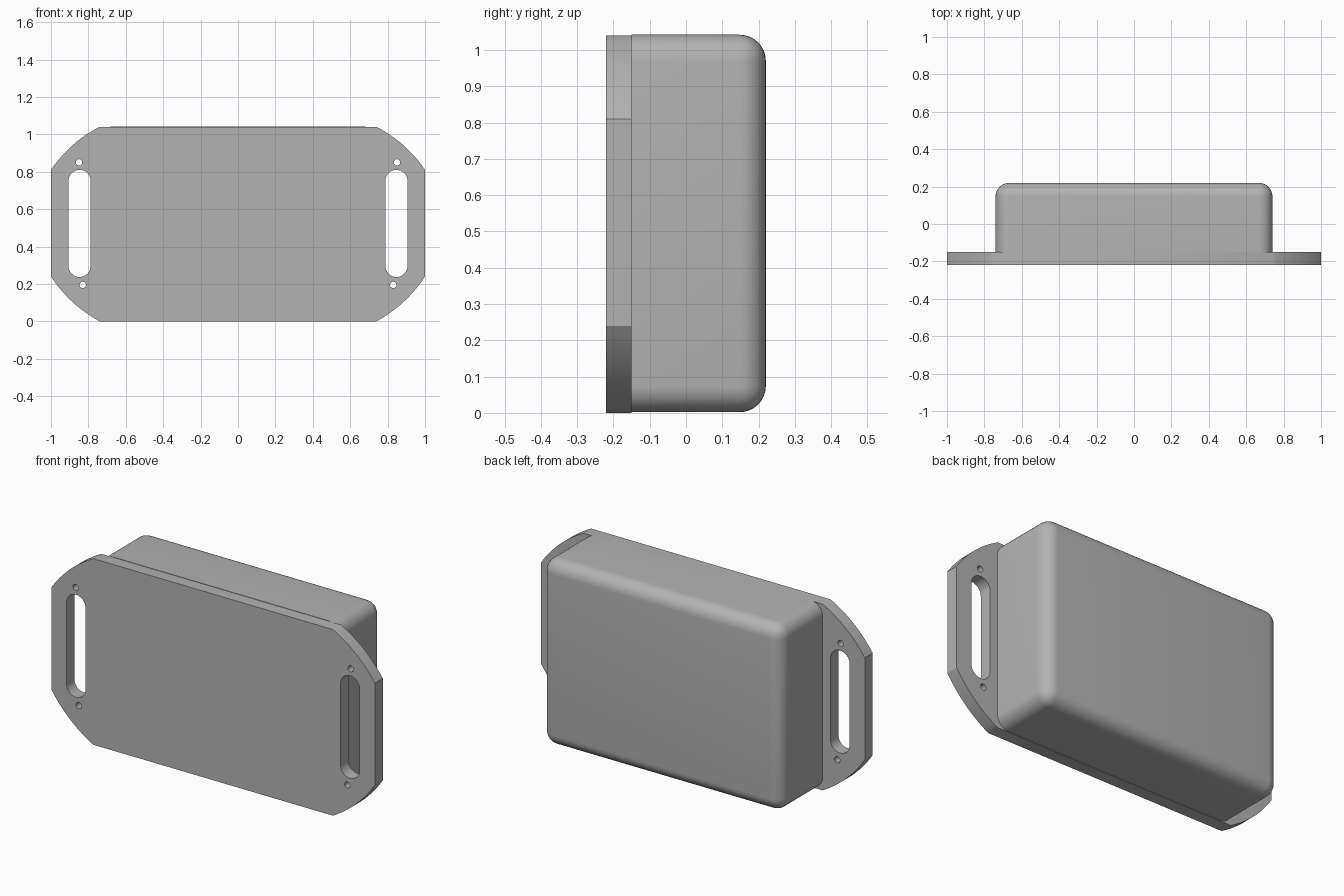
import bpy, bmesh
from math import pi, cos, sin, hypot
from mathutils import Vector

if "Cube" in bpy.data.objects:
    bpy.data.objects.remove(bpy.data.objects["Cube"])

HEIGHT = 1.04
MID = HEIGHT / 2
FRONT, SEAM, BACK = -0.22, -0.15, 0.22

grey = bpy.data.materials.new("plastic grey")
grey.use_nodes = True
colour = (0.45, 0.45, 0.45, 1)
grey.diffuse_color = colour
grey.node_tree.nodes["Principled BSDF"].inputs["Base Color"].default_value = colour


def smooth(obj):
    bpy.ops.object.select_all(action='DESELECT')
    obj.select_set(True)
    bpy.context.view_layer.objects.active = obj
    bpy.ops.object.shade_smooth_by_angle(angle=pi / 6)


def bulge(a, b, sagitta, steps=12):
    """Shallow arc from a to b, swelling to the right of travel."""
    a, b = Vector(a), Vector(b)
    d = b - a
    out = Vector((d.y, -d.x)).normalized()
    return [a + d * t + out * sagitta * 4 * t * (1 - t)
            for t in (i / steps for i in range(steps + 1))]


def circle(x, z, r, n=20):
    return [(x + r * cos(2 * pi * i / n), z + r * sin(2 * pi * i / n)) for i in range(n)]


def slot(x, low, high, r, n=16):
    top = [(x + r * cos(pi * i / n), high - r + r * sin(pi * i / n)) for i in range(n + 1)]
    bottom = [(x - r * cos(pi * i / n), low + r - r * sin(pi * i / n)) for i in range(n + 1)]
    return top + bottom


# Mounting plate: outline with bowed corners, strap slots and screw holes
right_side = (bulge((0.74, 0), (1, 0.24), 0.022)
              + bulge((1, 0.81), (0.74, HEIGHT), 0.022))
loops = [right_side + [(-x, z) for x, z in reversed(right_side)]]
for side in (-1, 1):
    loops += [slot(side * 0.847, 0.237, 0.81, 0.059),
              circle(side * 0.85, 0.85, 0.017),
              circle(side * 0.83, 0.195, 0.017)]

outline = bpy.data.curves.new("mounting_plate", 'CURVE')
outline.dimensions = '2D'
outline.fill_mode = 'BOTH'
outline.extrude = (SEAM - FRONT) / 2
for loop in loops:
    spline = outline.splines.new('POLY')
    spline.points.add(len(loop) - 1)
    for point, (x, z) in zip(spline.points, loop):
        point.co = (x, z, 0, 1)
    spline.use_cyclic_u = True
plate = bpy.data.objects.new("mounting_plate", outline)
bpy.context.collection.objects.link(plate)
plate.rotation_euler.x = pi / 2
plate.location.y = (FRONT + SEAM) / 2
bpy.ops.object.select_all(action='DESELECT')
plate.select_set(True)
bpy.context.view_layer.objects.active = plate
bpy.ops.object.convert(target='MESH')
plate = bpy.context.view_layer.objects.active
bm = bmesh.new()
bm.from_mesh(plate.data)
bmesh.ops.remove_doubles(bm, verts=bm.verts, dist=0.0001)
bmesh.ops.recalc_face_normals(bm, faces=bm.faces)
bm.to_mesh(plate.data)
bm.free()
plate.data.materials.clear()
plate.data.materials.append(grey)
smooth(plate)

# Housing: box rounded on every edge except where it meets the plate
bm = bmesh.new()
bmesh.ops.create_cube(bm, size=1)
depth = BACK - SEAM
for v in bm.verts:
    v.co = (v.co.x * 1.48, SEAM + (v.co.y + 0.5) * depth, MID + 0.002 + v.co.z * HEIGHT)
rounded = [e for e in bm.edges if max(v.co.y for v in e.verts) > SEAM + 0.01]
bmesh.ops.bevel(bm, geom=rounded, offset=0.072, offset_type='OFFSET',
                segments=8, profile=0.5, affect='EDGES')
bmesh.ops.recalc_face_normals(bm, faces=bm.faces)
mesh = bpy.data.meshes.new("housing")
bm.to_mesh(mesh)
bm.free()
housing = bpy.data.objects.new("housing", mesh)
bpy.context.collection.objects.link(housing)
mesh.materials.append(grey)
smooth(housing)
